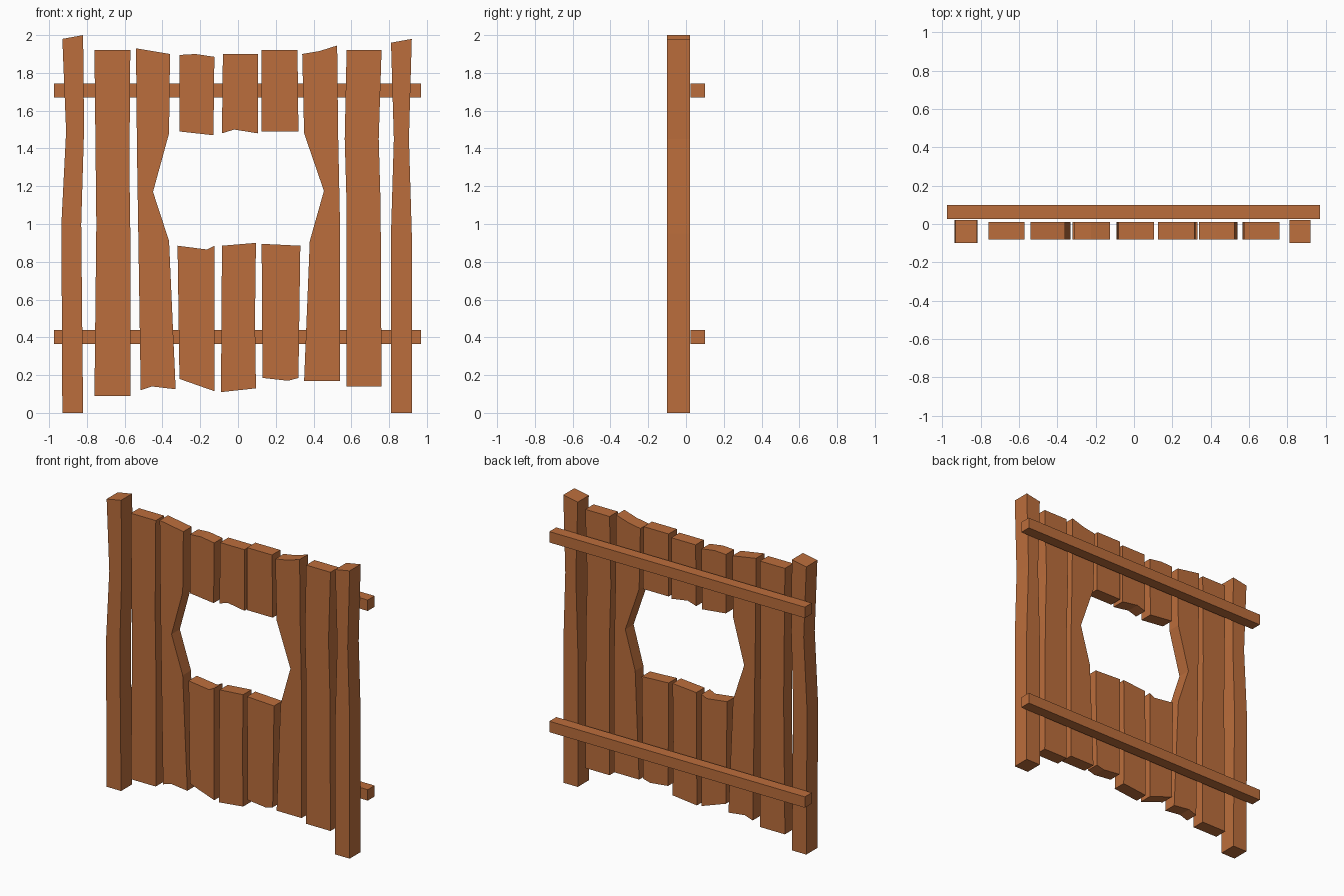
import bpy, bmesh

wood = bpy.data.materials.new("wood")
wood.diffuse_color = (0.5, 0.155, 0.045, 1)


def board(name, outline, y0, y1):
    """Extrude an x-z outline from y0 to y1."""
    bm = bmesh.new()
    face = bm.faces.new([bm.verts.new((x, y0, z)) for x, z in outline])
    ext = bmesh.ops.extrude_face_region(bm, geom=[face])
    moved = [v for v in ext["geom"] if isinstance(v, bmesh.types.BMVert)]
    bmesh.ops.translate(bm, verts=moved, vec=(0, y1 - y0, 0))
    bmesh.ops.recalc_face_normals(bm, faces=bm.faces)
    mesh = bpy.data.meshes.new(name)
    bm.to_mesh(mesh)
    bm.free()
    mesh.materials.append(wood)
    obj = bpy.data.objects.new(name, mesh)
    bpy.context.collection.objects.link(obj)


# Thick end posts, slightly crooked
board("left_post", [(-.93, 0), (-.82, 0), (-.83, 1), (-.815, 1.5), (-.82, 2),
                    (-.93, 1.98), (-.91, 1.49), (-.935, 1)], -.10, .02)
board("right_post", [(.81, 0), (.92, 0), (.92, .95), (.905, 1.45), (.92, 1.98),
                     (.81, 1.96), (.825, 1.45), (.81, .95)], -.10, .02)

# Full-height planks; the inner two are notched around the hole
planks = {
    "left_outer_plank": [(-.76, .09), (-.57, .09), (-.57, .95), (-.575, 1.3),
                         (-.57, 1.92), (-.76, 1.92), (-.75, 1)],
    "left_notched_plank": [(-.515, .12), (-.455, .14), (-.33, .125), (-.365, .91),
                           (-.45, 1.17), (-.365, 1.48), (-.36, 1.9),
                           (-.54, 1.93), (-.535, 1.4)],
    "right_notched_plank": [(.35, .17), (.54, .17), (.54, 1), (.53, 1.48),
                            (.525, 1.945), (.43, 1.915), (.34, 1.9),
                            (.35, 1.48), (.455, 1.175), (.38, .91)],
    "right_outer_plank": [(.575, .14), (.76, .14), (.755, 1.1), (.745, 1.45),
                          (.76, 1.92), (.575, 1.92), (.565, 1.45), (.575, 1.1)],
    # Broken planks above the hole
    "upper_broken_plank_1": [(-.31, 1.49), (-.13, 1.47), (-.125, 1.885),
                             (-.225, 1.9), (-.31, 1.895)],
    "upper_broken_plank_2": [(-.085, 1.48), (-.02, 1.5), (.105, 1.48),
                             (.105, 1.9), (-.08, 1.9)],
    "upper_broken_plank_3": [(.125, 1.49), (.32, 1.49), (.315, 1.92), (.125, 1.92)],
    # Broken planks below the hole
    "lower_broken_plank_1": [(-.31, .18), (-.125, .115), (-.125, .885),
                             (-.165, .865), (-.32, .885)],
    "lower_broken_plank_2": [(-.09, .11), (.095, .13), (.09, .5), (.095, .9),
                             (-.085, .885)],
    "lower_broken_plank_3": [(.13, .185), (.265, .17), (.32, .185), (.33, .885),
                             (.125, .895)],
}
for name, outline in planks.items():
    board(name, outline, -.08, .01)

# Back rails
for name, z in (("lower_rail", .365), ("upper_rail", 1.67)):
    board(name, [(-.975, z), (.97, z), (.97, z + .075), (-.975, z + .075)], .025, .10)
